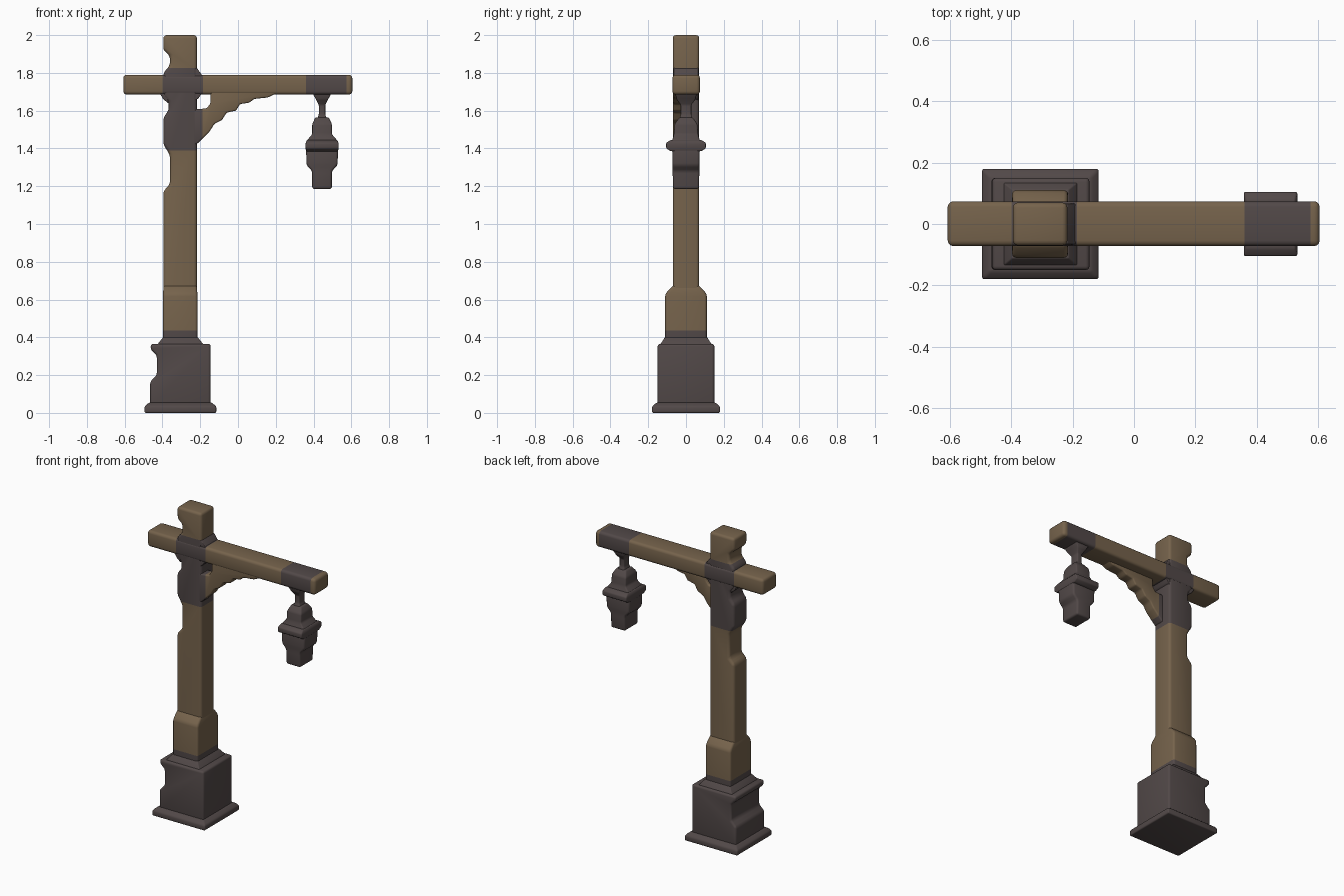
import bpy, bmesh, math
from mathutils import Vector

if "Cube" in bpy.data.objects:
    bpy.data.objects.remove(bpy.data.objects["Cube"])


def material(name, color):
    m = bpy.data.materials.new(name)
    m.diffuse_color = (*color, 1)
    m.use_nodes = True
    m.node_tree.nodes["Principled BSDF"].inputs["Base Color"].default_value = m.diffuse_color
    return m


WOOD = material("weathered wood", (0.181, 0.125, 0.072))
IRON = material("dark iron", (0.084, 0.066, 0.065))


def finish(name, bm, bevel, cuts=(), axis=2, rule=None):
    """Round all edges, cut at colour borders, colour faces by rule (True = iron)."""
    bmesh.ops.recalc_face_normals(bm, faces=bm.faces[:])
    if bevel:
        bmesh.ops.bevel(bm, geom=bm.edges[:], offset=bevel, segments=3, profile=0.5,
                        affect='EDGES', clamp_overlap=True)
    normal = Vector((0, 0, 0))
    normal[axis] = 1
    for c in cuts:
        bmesh.ops.bisect_plane(bm, geom=bm.verts[:] + bm.edges[:] + bm.faces[:],
                               plane_co=normal * c, plane_no=normal)
    for f in bm.faces:
        f.material_index = int(rule(f.calc_center_median()[axis])) if rule else 1
    me = bpy.data.meshes.new(name)
    bm.to_mesh(me)
    bm.free()
    me.materials.append(WOOD)
    me.materials.append(IRON)
    ob = bpy.data.objects.new(name, me)
    bpy.context.collection.objects.link(ob)
    bpy.ops.object.select_all(action='DESELECT')
    ob.select_set(True)
    bpy.context.view_layer.objects.active = ob
    bpy.ops.object.shade_smooth_by_angle(angle=math.radians(40))
    return ob


def slab(name, outline, y0, y1, bevel, **kw):
    """Front (x, z) outline pushed through from y0 to y1."""
    bm = bmesh.new()
    face = bm.faces.new([bm.verts.new((x, y0, z)) for x, z in outline])
    ext = bmesh.ops.extrude_face_region(bm, geom=[face])
    bmesh.ops.translate(bm, vec=(0, y1 - y0, 0),
                        verts=[g for g in ext['geom'] if isinstance(g, bmesh.types.BMVert)])
    return finish(name, bm, bevel, **kw)


def stack(name, cx, sections, bevel, **kw):
    """Rectangular rings (z, half x, half y) joined from bottom to top."""
    bm = bmesh.new()
    rings = [[bm.verts.new((cx + sx * hx, sy * hy, z))
              for sx, sy in ((-1, -1), (1, -1), (1, 1), (-1, 1))] for z, hx, hy in sections]
    for a, b in zip(rings, rings[1:]):
        for i in range(4):
            j = (i + 1) % 4
            bm.faces.new((a[i], a[j], b[j], b[i]))
    bm.faces.new(rings[0][::-1])
    bm.faces.new(rings[-1])
    return finish(name, bm, bevel, **kw)


# Stone-like iron foot: plinth, chipped block and sloped shoulder
stack("plinth", -0.305, [(0, .19, .18), (.035, .19, .18), (.055, .165, .155)], 0.008)
slab("base_block", [(-.145, .03), (-.145, .365), (-.462, .365), (-.462, .335), (-.43, .305),
                    (-.43, .2), (-.465, .165), (-.465, .03)], -.15, .15, 0.013)
stack("base_shoulder", -0.305, [(.35, .12, .135), (.365, .12, .135), (.40, .092, .112)], 0.004)

# Post with worn notches on its left side
slab("post", [(-.217, .3), (-.217, 2), (-.395, 2), (-.395, 1.92), (-.36, 1.89), (-.36, 1.84),
              (-.395, 1.80), (-.395, 1.675), (-.367, 1.645), (-.367, 1.6), (-.395, 1.565),
              (-.395, 1.42), (-.36, 1.365), (-.36, 1.21), (-.395, 1.175), (-.395, .3)],
     -.07, .07, 0.017, cuts=(.435, 1.39, 1.825),
     rule=lambda z: z < .435 or 1.39 < z < 1.825)
stack("post_sleeve", -0.306, [(.3, .091, .11), (.63, .091, .11), (.675, .088, .069)], 0.013,
      cuts=(.435,), rule=lambda z: z < .435)

# Cross beam with iron bands
slab("cross_beam", [(-.607, 1.685), (.605, 1.685), (.605, 1.79), (-.607, 1.79)],
     -.072, .074, 0.018, cuts=(-.398, -.185, .36, .575), axis=0,
     rule=lambda x: -.398 < x < -.185 or .36 < x < .575)

# Small iron fillets where the beam meets the post
for name, pts in (("fillet_right", [(-.23, 1.78), (-.185, 1.78), (-.217, 1.825), (-.23, 1.825)]),
                  ("fillet_under_right", [(-.23, 1.7), (-.185, 1.7), (-.21, 1.665), (-.23, 1.65)]),
                  ("fillet_under_left", [(-.37, 1.7), (-.42, 1.7), (-.395, 1.66), (-.37, 1.64)])):
    slab(name, pts, -.066, .066, 0.004)

# Stepped diagonal brace, flush with the front of the beam
slab("brace", [(-.25, 1.41), (-.215, 1.425), (-.15, 1.49), (-.125, 1.53), (-.085, 1.55),
               (-.06, 1.59), (-.01, 1.6), (.01, 1.635), (.06, 1.642), (.085, 1.662),
               (.16, 1.67), (.2, 1.69), (.2, 1.73), (-.145, 1.73), (-.145, 1.64),
               (-.165, 1.612), (-.25, 1.605)],
     -.069, .005, 0.009, cuts=(-.188,), axis=0, rule=lambda x: x < -.188)

# Hanging lantern
stack("lantern_hanger", 0.445, [(1.53, .035, .045), (1.58, .017, .028), (1.63, .017, .028),
                                (1.66, .032, .05), (1.70, .055, .06)], 0.006)
stack("lantern_roof", 0.445, [(1.41, .085, .085), (1.445, .078, .072), (1.475, .052, .064),
                              (1.53, .052, .06), (1.565, .035, .035)], 0.008)
stack("lantern_brim", 0.445, [(1.385, .085, .08), (1.40, .087, .105), (1.43, .087, .105),
                              (1.445, .08, .08)], 0.006)
stack("lantern_body", 0.445, [(1.185, .052, .068), (1.28, .052, .071), (1.31, .082, .071),
                              (1.41, .085, .072)], 0.012)
